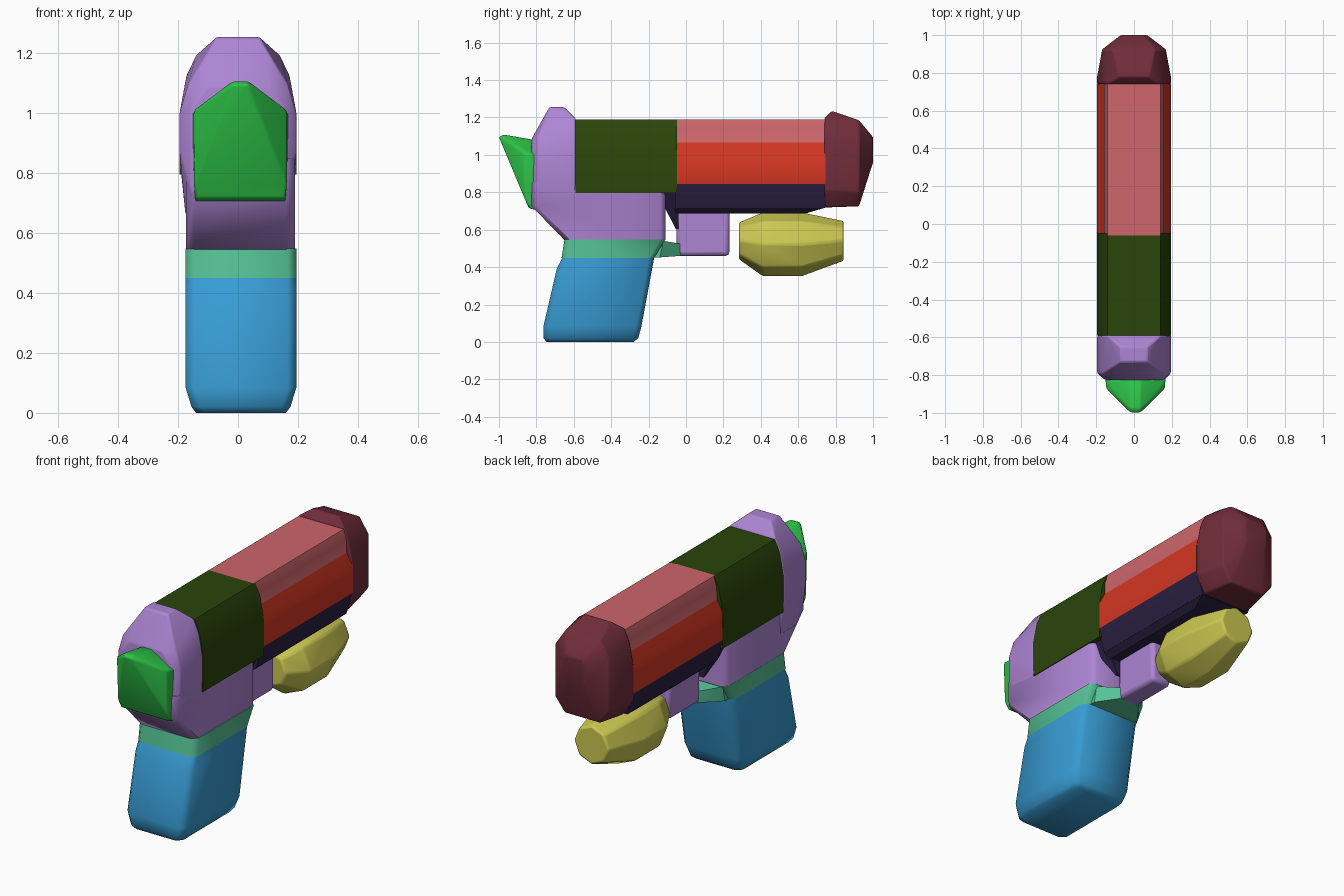
import bpy, bmesh, math

if "Cube" in bpy.data.objects:
    bpy.data.objects.remove(bpy.data.objects["Cube"], do_unlink=True)


def material(name, rgb):
    """Flat material from 0-255 display values."""
    lin = [((c / 255 + 0.055) / 1.055) ** 2.4 for c in rgb]
    m = bpy.data.materials.new(name)
    m.use_nodes = True
    m.diffuse_color = (*lin, 1)
    m.node_tree.nodes["Principled BSDF"].inputs["Base Color"].default_value = (*lin, 1)
    return m


PURPLE = material("purple", (173, 133, 211))
GREEN = material("bright green", (45, 196, 72))
OLIVE = material("dark green", (42, 69, 10))
PINK = material("pink", (205, 102, 108))
RED = material("red", (212, 54, 34))
NAVY = material("dark violet", (42, 32, 66))
MAROON = material("maroon", (112, 45, 59))
TEAL = material("teal", (86, 194, 150))
BLUE = material("blue", (56, 156, 212))
YELLOW = material("yellow", (204, 200, 82))


def finish(name, bm, mats, bevel=0.0, smooth=30):
    bmesh.ops.recalc_face_normals(bm, faces=bm.faces)
    mesh = bpy.data.meshes.new(name)
    bm.to_mesh(mesh)
    bm.free()
    for m in mats:
        mesh.materials.append(m)
    ob = bpy.data.objects.new(name, mesh)
    bpy.context.collection.objects.link(ob)
    if bevel:
        mod = ob.modifiers.new("soft_edges", 'BEVEL')
        mod.width = bevel
        mod.segments = 2
        mod.limit_method = 'ANGLE'
        mod.angle_limit = math.radians(25)
    bpy.ops.object.select_all(action='DESELECT')
    ob.select_set(True)
    bpy.context.view_layer.objects.active = ob
    bpy.ops.object.shade_smooth_by_angle(angle=math.radians(smooth))


def hull(name, half_points, mat, cx=0.0, bevel=0.0, smooth=30):
    """Convex solid around points mirrored left to right."""
    bm = bmesh.new()
    for x, y, z in half_points:
        for s in (-1, 1):
            bm.verts.new((cx + s * x, y, z))
    bmesh.ops.remove_doubles(bm, verts=bm.verts, dist=1e-5)
    res = bmesh.ops.convex_hull(bm, input=bm.verts)
    loose = {e for e in res["geom_interior"] + res["geom_unused"]
             if isinstance(e, bmesh.types.BMVert)}
    bmesh.ops.delete(bm, geom=list(loose), context='VERTS')
    bmesh.ops.dissolve_limit(bm, angle_limit=math.radians(1), verts=bm.verts, edges=bm.edges)
    finish(name, bm, [mat], bevel, smooth)


def at_y(y, *half):
    """Half cross-section of (x, z) points standing at y."""
    return [(x, y, z) for x, z in half]


def octagon_y(y, radius, z):
    """Half of an eight-sided ring at y, with a corner on each flank."""
    return [(radius * math.cos(a), y, z + radius * math.sin(a))
            for a in (math.radians(d) for d in range(-90, 91, 45))]


def ring_z(z, hx, y0, y1, c=0.028):
    """Half of a chamfered rectangle lying at height z."""
    return [(hx - c, y0, z), (hx, y0 + c, z), (hx, y1 - c, z), (hx - c, y1, z)]


def extrude(name, half, y0, y1, mats, rule):
    """Sweep a mirrored xz profile along y, colouring faces by height."""
    bm = bmesh.new()
    outline = half + [(-x, z) for x, z in reversed(half)]
    a = [bm.verts.new((x, y0, z)) for x, z in outline]
    b = [bm.verts.new((x, y1, z)) for x, z in outline]
    n = len(outline)
    for i in range(n):
        j = (i + 1) % n
        f = bm.faces.new((a[i], a[j], b[j], b[i]))
        f.material_index = rule(f.calc_center_median().z)
    bm.faces.new(a)
    bm.faces.new(b)
    finish(name, bm, mats)


# Barrel: dark underside, red flanks, pink top
extrude("barrel",
        [(0.155, 0.717), (0.195, 0.845), (0.195, 1.0),
         (0.16, 1.065), (0.157, 1.135), (0.14, 1.19)],
        -0.06, 0.745, [NAVY, RED, PINK],
        lambda z: 2 if z > 1.07 else 1 if z > 0.85 else 0)
hull("barrel_keel",
     [(0.155, -0.06, 0.718), (0.155, 0.745, 0.718), (0.12, -0.06, 0.687), (0.12, 0.64, 0.687)],
     NAVY)

# Receiver body
extrude("receiver",
        [(0.195, 0.795), (0.196, 0.995), (0.172, 1.125), (0.141, 1.19)],
        -0.59, -0.048, [OLIVE], lambda z: 0)

# Tapered wedge joining the barrel underside to the frame
hull("barrel_wedge",
     [(0.17, -0.12, 0.80), (0.14, -0.12, 0.73), (0.08, -0.055, 0.605),
      (0.08, -0.04, 0.605), (0.17, -0.04, 0.80)], NAVY)

# Muzzle block
hull("muzzle",
     at_y(0.74, (0.14, 0.72), (0.195, 0.81), (0.195, 1.0), (0.17, 1.125), (0.14, 1.195))
     + at_y(0.78, (0.14, 0.72), (0.195, 0.81), (0.195, 1.0), (0.168, 1.125), (0.08, 1.235))
     + at_y(0.925, (0.11, 0.725), (0.168, 0.80), (0.168, 1.10), (0.11, 1.185))
     + at_y(1.0, (0.05, 0.96), (0.07, 0.98), (0.07, 1.07), (0.05, 1.095)),
     MAROON, bevel=0.008, smooth=35)

# Raised end cap of the receiver
hull("end_cap",
     at_y(-0.825, (0.155, 0.73), (0.155, 1.02), (0.10, 1.09))
     + at_y(-0.79, (0.195, 0.87), (0.195, 1.0), (0.165, 1.10))
     + at_y(-0.73, (0.07, 1.255), (0.175, 0.66))
     + at_y(-0.65, (0.07, 1.255))
     + at_y(-0.59, (0.14, 1.195), (0.172, 1.125), (0.195, 1.0), (0.195, 0.85), (0.175, 0.66)),
     PURPLE, bevel=0.008, smooth=40)

# Lower frame
hull("frame",
     ring_z(0.545, 0.182, -0.65, -0.11) + ring_z(0.725, 0.182, -0.825, -0.11)
     + ring_z(0.85, 0.182, -0.825, -0.11), PURPLE, cx=0.008, smooth=50)

# Pointed tail piece
hull("tail_spike",
     [(0.025, -1.0, 1.095), (0.025, -0.975, 1.108), (0.03, -0.81, 1.08),
      (0.155, -0.87, 1.01), (0.16, -0.81, 1.0), (0.155, -0.86, 0.76),
      (0.15, -0.84, 0.715), (0.15, -0.80, 0.705)], GREEN, cx=0.008, bevel=0.008, smooth=50)

# Collar between frame and grip, with a tongue reaching forward
hull("grip_collar",
     ring_z(0.45, 0.185, -0.665, -0.17) + ring_z(0.548, 0.185, -0.65, -0.11),
     TEAL, cx=0.01, smooth=50)
hull("guard_tongue",
     [(0.15, -0.20, 0.452), (0.15, -0.20, 0.545), (0.15, -0.14, 0.452), (0.15, -0.12, 0.54),
      (0.06, -0.03, 0.46), (0.06, -0.03, 0.525)], TEAL, cx=0.005)

# Grip
hull("grip",
     ring_z(0.45, 0.185, -0.66, -0.17) + ring_z(0.395, 0.185, -0.69, -0.18)
     + ring_z(0.085, 0.185, -0.762, -0.238) + ring_z(0.02, 0.165, -0.762, -0.255)
     + ring_z(0.0, 0.15, -0.745, -0.28), BLUE, cx=0.01, smooth=50)

# Guard block under the barrel
hull("guard_block",
     [(0.062, y, z) for y in (-0.05, 0.232) for z in (0.46, 0.72)],
     PURPLE, cx=0.005, bevel=0.02)

# Faceted canister under the barrel
hull("canister",
     octagon_y(0.283, 0.10, 0.54) + octagon_y(0.41, 0.172, 0.522)
     + octagon_y(0.62, 0.172, 0.522) + octagon_y(0.843, 0.108, 0.54),
     YELLOW, bevel=0.01, smooth=35)
